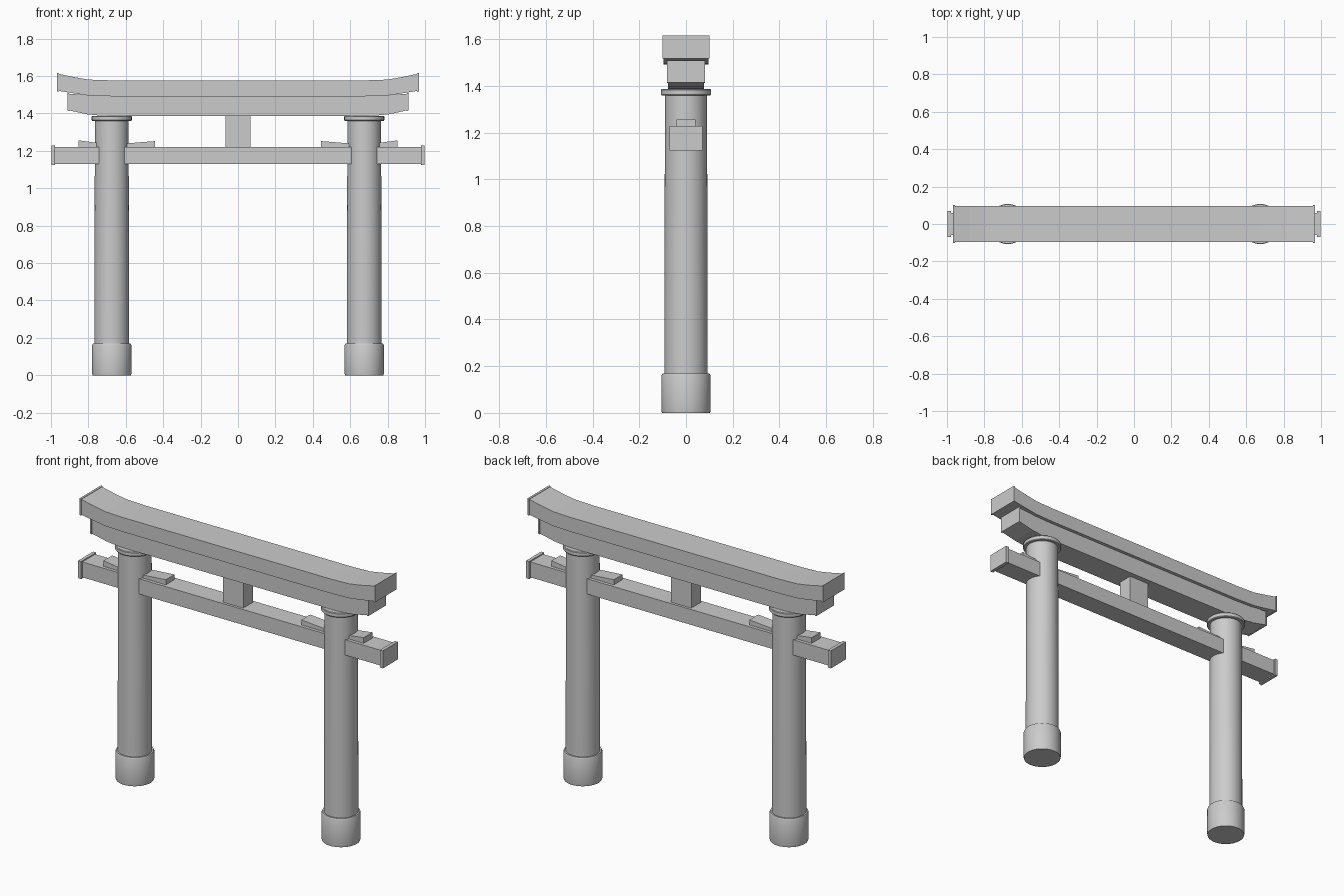
import bpy, bmesh, math

if "Cube" in bpy.data.objects:
    bpy.data.objects.remove(bpy.data.objects["Cube"])


def loft(name, sections):
    """Rectangular beam along x through (x, half_depth, z_bottom, z_top) sections."""
    bm = bmesh.new()
    rings = []
    for x, d, zb, zt in sections:
        rings.append([bm.verts.new(p) for p in
                      ((x, -d, zb), (x, d, zb), (x, d, zt), (x, -d, zt))])
    for a, b in zip(rings, rings[1:]):
        for i in range(4):
            j = (i + 1) % 4
            bm.faces.new((a[i], a[j], b[j], b[i]))
    bm.faces.new(rings[0])
    bm.faces.new(rings[-1])
    bmesh.ops.recalc_face_normals(bm, faces=bm.faces)
    me = bpy.data.meshes.new(name)
    bm.to_mesh(me)
    bm.free()
    ob = bpy.data.objects.new(name, me)
    bpy.context.collection.objects.link(ob)
    return ob


def mirrored(half, s=1):
    """Extend a half beam given for x > 0 to both sides."""
    return [(-x, *r) for x, *r in reversed(half)] + half


def turned(name, x, profile, sides=48):
    """Round part spun from (radius, z) points."""
    bm = bmesh.new()
    rings = [[bm.verts.new((x + r * math.cos(2 * math.pi * i / sides),
                            r * math.sin(2 * math.pi * i / sides), z))
              for i in range(sides)] for r, z in profile]
    for a, b in zip(rings, rings[1:]):
        for i in range(sides):
            j = (i + 1) % sides
            bm.faces.new((a[i], a[j], b[j], b[i]))
    bm.faces.new(rings[0][::-1])
    bm.faces.new(rings[-1])
    me = bpy.data.meshes.new(name)
    bm.to_mesh(me)
    bm.free()
    ob = bpy.data.objects.new(name, me)
    bpy.context.collection.objects.link(ob)
    bpy.ops.object.select_all(action='DESELECT')
    ob.select_set(True)
    bpy.context.view_layer.objects.active = ob
    bpy.ops.object.shade_smooth_by_angle(angle=math.radians(35))


# upswept top beam, second beam beneath it, and straight tie beam
loft("top_beam", mirrored([(0.68, 0.097, 1.492, 1.577), (0.80, 0.097, 1.496, 1.581),
                           (0.88, 0.097, 1.508, 1.595), (0.96, 0.097, 1.521, 1.612)]))
loft("second_beam", mirrored([(0.68, 0.077, 1.387, 1.494), (0.75, 0.077, 1.390, 1.496),
                              (0.81, 0.077, 1.396, 1.499), (0.905, 0.077, 1.417, 1.505)]))
loft("tie_beam", mirrored([(0.98, 0.06, 1.131, 1.222)]))

# short centre strut
loft("centre_strut", mirrored([(0.066, 0.045, 1.222, 1.39)]))

for side, s in (("left", -1), ("right", 1)):
    # pillar, foot sleeve and top collar
    cx = 0.675 * s
    turned(side + "_pillar", cx, [(0.093, 0.0), (0.0925, 0.5), (0.09, 1.38)])
    turned(side + "_foot_sleeve", cx, [(0.103, 0), (0.105, 0.01), (0.105, 0.16), (0.101, 0.169)])
    turned(side + "_collar", cx, [(0.104, 1.36), (0.107, 1.364), (0.107, 1.383), (0.104, 1.387)])

    # slightly proud plates on the beam ends
    for name, plate in (
            ("top_beam", [(0.958, 0.101, 1.518, 1.614), (0.967, 0.101, 1.518, 1.617)]),
            ("second_beam", [(0.902, 0.081, 1.413, 1.508), (0.911, 0.081, 1.415, 1.51)]),
            ("tie_beam", [(0.978, 0.07, 1.124, 1.228), (0.998, 0.07, 1.124, 1.228)])):
        loft(f"{side}_{name}_end_plate", [(x * s, *r) for x, *r in plate])

    # wedges driven in on either side of the pillar
    for where, x0, x1, h1 in (("outer", 0.70, 0.852, 1.256), ("inner", 0.65, 0.444, 1.252)):
        loft(f"{side}_{where}_wedge", [(x0 * s, 0.041, 1.22, 1.236), (x1 * s, 0.041, 1.22, h1)])
